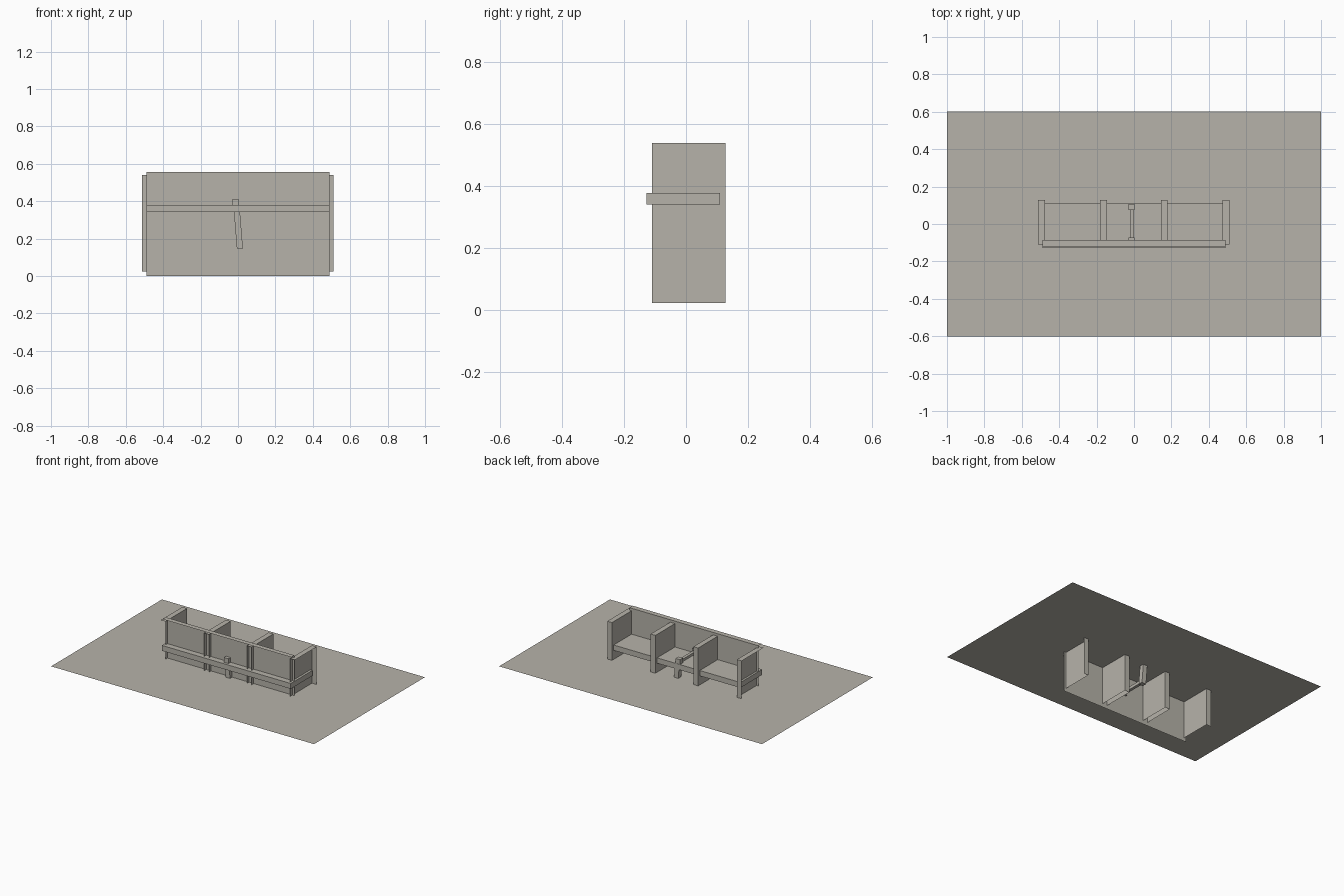
import bpy, bmesh
from mathutils import Matrix, Vector
from math import atan2

if "Cube" in bpy.data.objects:
    bpy.data.objects.remove(bpy.data.objects["Cube"])

FACES = {'-x': (-1, 0, 0), '+x': (1, 0, 0), '-y': (0, -1, 0),
         '+y': (0, 1, 0), '-z': (0, 0, -1), '+z': (0, 0, 1)}

# warm grey for the whole model
stone = bpy.data.materials.new("warm_grey")
stone.diffuse_color = (0.47, 0.45, 0.40, 1)
stone.use_nodes = True
stone.node_tree.nodes["Principled BSDF"].inputs["Base Color"].default_value = stone.diffuse_color


def box(name, x, y, z, drop=(), lean=0):
    """Box from ranges, optionally without some faces, leaning sideways."""
    size = Vector((x[1] - x[0], y[1] - y[0], z[1] - z[0]))
    mid = Vector((sum(x) / 2, sum(y) / 2, sum(z) / 2))
    bm = bmesh.new()
    bmesh.ops.create_cube(bm, size=1)
    bm.normal_update()
    gone = [f for f in bm.faces
            if any(f.normal.dot(Vector(FACES[d])) > 0.9 for d in drop)]
    bmesh.ops.delete(bm, geom=gone, context='FACES')
    bmesh.ops.transform(bm, matrix=Matrix.Diagonal((*size, 1)), verts=bm.verts)
    me = bpy.data.meshes.new(name)
    bm.to_mesh(me)
    bm.free()
    me.materials.append(stone)
    ob = bpy.data.objects.new(name, me)
    ob.location = mid
    ob.rotation_euler.y = lean
    bpy.context.collection.objects.link(ob)
    return ob


# flat sheet crossing the unit at mid height
bpy.ops.mesh.primitive_plane_add(size=2, location=(0, 0, 0.28))
sheet = bpy.context.object
sheet.name = "flat_sheet"
sheet.scale.y = 0.602
sheet.data.materials.append(stone)

# front panel with a top lip, open to the front and ends
box("front_panel", (-0.49, 0.49), (-0.121, -0.086), (0, 0.557),
    drop=('-x', '+x', '-y', '-z'))

# upright dividers, open to front and below; end ones are open on the outside
for i, cx in enumerate((-0.494, -0.163, 0.162, 0.492)):
    drop = ['-y', '-z'] + (['-x'] if i == 0 else ['+x'] if i == 3 else [])
    box(f"divider_{i + 1}", (cx - 0.018, cx + 0.018), (-0.11, 0.127),
        (0.024, 0.54), drop)

# long shelf running through the dividers
box("shelf", (-0.49, 0.49), (-0.127, 0.109), (0.342, 0.379))

# leaning bracket: two legs with short heads, joined by rods
lean = -atan2(0.016, 0.2)
for side, y in (("front", (-0.109, -0.073)), ("back", (0.076, 0.108))):
    box(side + "_leg", (-0.014, 0.018), y, (0.147, 0.35), lean=lean)
    box(side + "_head", (-0.030, 0.004), y, (0.345, 0.412))
box("upper_rod", (-0.022, -0.002), (-0.08, 0.08), (0.381, 0.398))
box("lower_rod", (-0.003, 0.017), (-0.08, 0.08), (0.158, 0.178))
